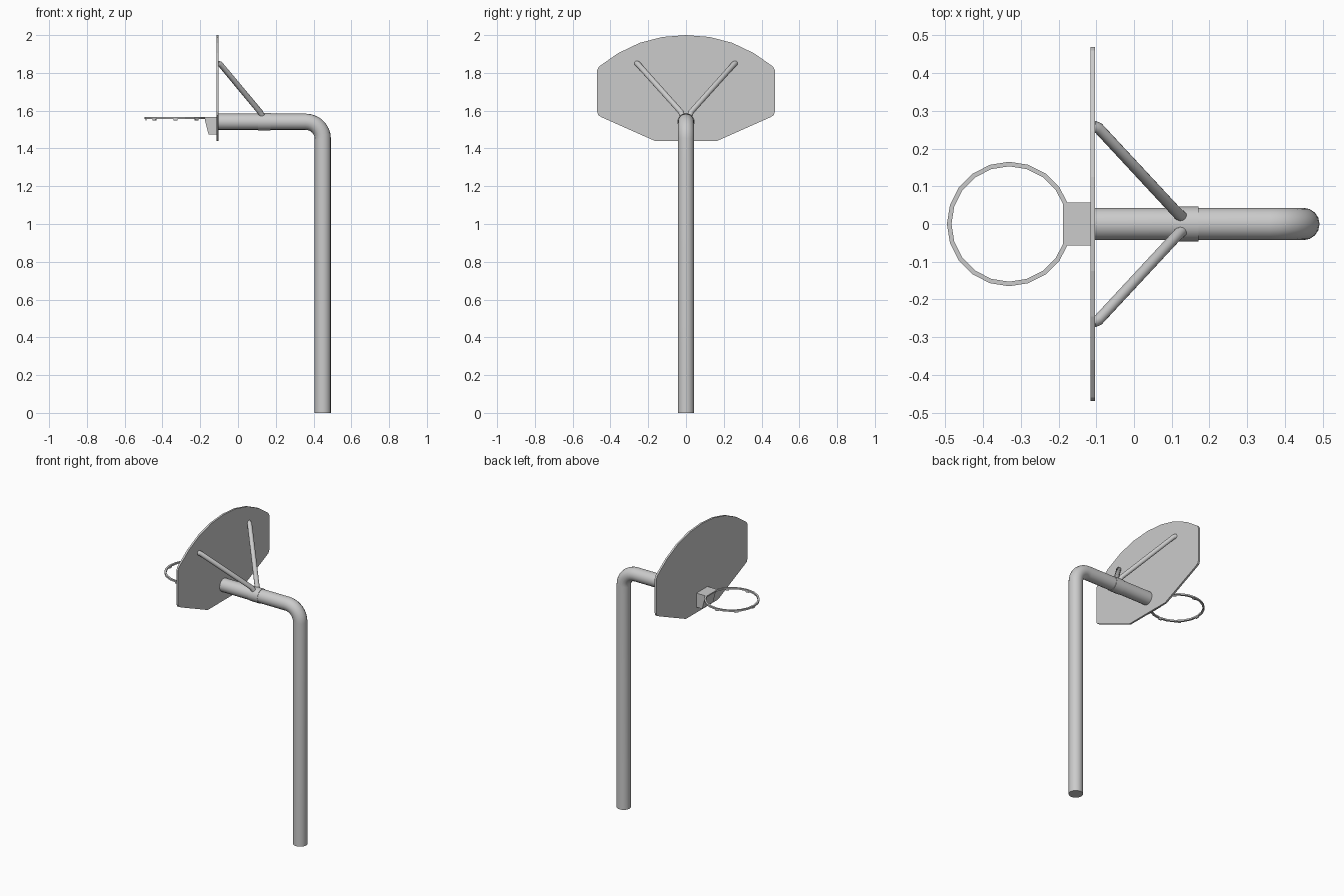
import bpy, bmesh
from math import sin, cos, radians, pi
from mathutils import Matrix

if "Cube" in bpy.data.objects:
    bpy.data.objects.remove(bpy.data.objects["Cube"])


def mesh_object(name, bm, smooth=False):
    bmesh.ops.recalc_face_normals(bm, faces=bm.faces[:])
    me = bpy.data.meshes.new(name)
    bm.to_mesh(me)
    bm.free()
    ob = bpy.data.objects.new(name, me)
    bpy.context.collection.objects.link(ob)
    if smooth:
        bpy.ops.object.select_all(action='DESELECT')
        ob.select_set(True)
        bpy.context.view_layer.objects.active = ob
        bpy.ops.object.shade_smooth_by_angle(angle=radians(40))
    return ob


def tube(name, points, radius, resolution=6):
    """Capped round tube along a path, converted to a mesh."""
    cu = bpy.data.curves.new(name, 'CURVE')
    cu.dimensions = '3D'
    cu.bevel_depth = radius
    cu.bevel_resolution = resolution
    cu.use_fill_caps = True
    sp = cu.splines.new('POLY')
    sp.points.add(len(points) - 1)
    for p, co in zip(sp.points, points):
        p.co = (*co, 1)
    ob = bpy.data.objects.new(name, cu)
    bpy.context.collection.objects.link(ob)
    bpy.ops.object.select_all(action='DESELECT')
    ob.select_set(True)
    bpy.context.view_layer.objects.active = ob
    bpy.ops.object.convert(target='MESH')
    bpy.ops.object.shade_smooth_by_angle(angle=radians(40))
    return bpy.context.object


def prism(name, profile, depth):
    """Extrude a closed profile of 3D points by a vector."""
    bm = bmesh.new()
    face = bm.faces.new([bm.verts.new(p) for p in profile])
    ext = bmesh.ops.extrude_face_region(bm, geom=[face])
    bmesh.ops.translate(bm, vec=depth,
                        verts=[v for v in ext['geom'] if isinstance(v, bmesh.types.BMVert)])
    return mesh_object(name, bm)


# Bent pole: upright, elbow, then arm to the board
R, PX, AZ, BEND = 0.043, 0.449, 1.541, 0.09
path = [(PX, 0, 0), (PX, 0, AZ - BEND)]
for i in range(1, 9):
    a = radians(90 * i / 8)
    path.append((PX - BEND + BEND * cos(a), 0, AZ - BEND + BEND * sin(a)))
path.append((-0.105, 0, AZ))
tube("pole", path, R)

# Collar clamping the braces to the arm
tube("arm_collar", [(0.105, 0, AZ), (0.171, 0, AZ)], R + 0.003)

# Diagonal braces with short bent ends
for side, s in (("left", -1), ("right", 1)):
    tube("brace_" + side, [(-0.108, s * 0.260, 1.850), (-0.094, s * 0.254, 1.846),
                           (0.118, s * 0.026, 1.592), (0.132, s * 0.016, 1.562)],
         0.015, 4)

# Fan-shaped backboard with clipped corners
half = [(0.165, 1.44), (0.44, 1.562), (0.463, 1.574), (0.47, 1.592), (0.47, 1.815),
        (0.46, 1.834), (0.36, 1.904), (0.245, 1.959), (0.125, 1.990)]
outline = half + [(0, 2.0)] + [(-y, z) for y, z in reversed(half)]
prism("backboard", [(-0.115, y, z) for y, z in outline], (0.012, 0, 0))

# Rim bracket: wedge box with a thin plate on top
wedge = [(-0.113, 1.562), (-0.175, 1.562), (-0.175, 1.548), (-0.156, 1.475), (-0.113, 1.475)]
prism("rim_bracket", [(x, -0.056, z) for x, z in wedge], (0, 0.112, 0))
plate = [(-0.188, -0.057), (-0.113, -0.057), (-0.113, 0.057), (-0.188, 0.057)]
prism("rim_plate", [(x, y, 1.559) for x, y in plate], (0, 0, 0.008))

# Hoop rim: flat-sided ring, both ends tucked into the bracket
CX, RO, RI = -0.331, 0.165, 0.153
bm = bmesh.new()
rings = []
for i in range(1, 20):
    a = 2 * pi * i / 20
    rings.append([bm.verts.new((CX + r * cos(a), r * sin(a), z))
                  for r, z in ((RO, 1.557), (RO, 1.567), (RI, 1.567), (RI, 1.557))])
for a, b in zip(rings, rings[1:]):
    for k in range(4):
        bm.faces.new((a[k], a[(k + 1) % 4], b[(k + 1) % 4], b[k]))
bm.faces.new(rings[0])
bm.faces.new(rings[-1])
mesh_object("hoop_rim", bm)

# Small net hooks below the rim
bm = bmesh.new()
for i in range(1, 8):
    rot = Matrix.Translation((CX, 0, 0)) @ Matrix.Rotation(radians(45 * i), 4, 'Z')
    m = rot @ Matrix.Translation((0.157, 0, 1.554)) @ Matrix.Diagonal((0.006, 0.022, 0.010, 1))
    bmesh.ops.create_cube(bm, size=1, matrix=m)
mesh_object("net_hooks", bm)
